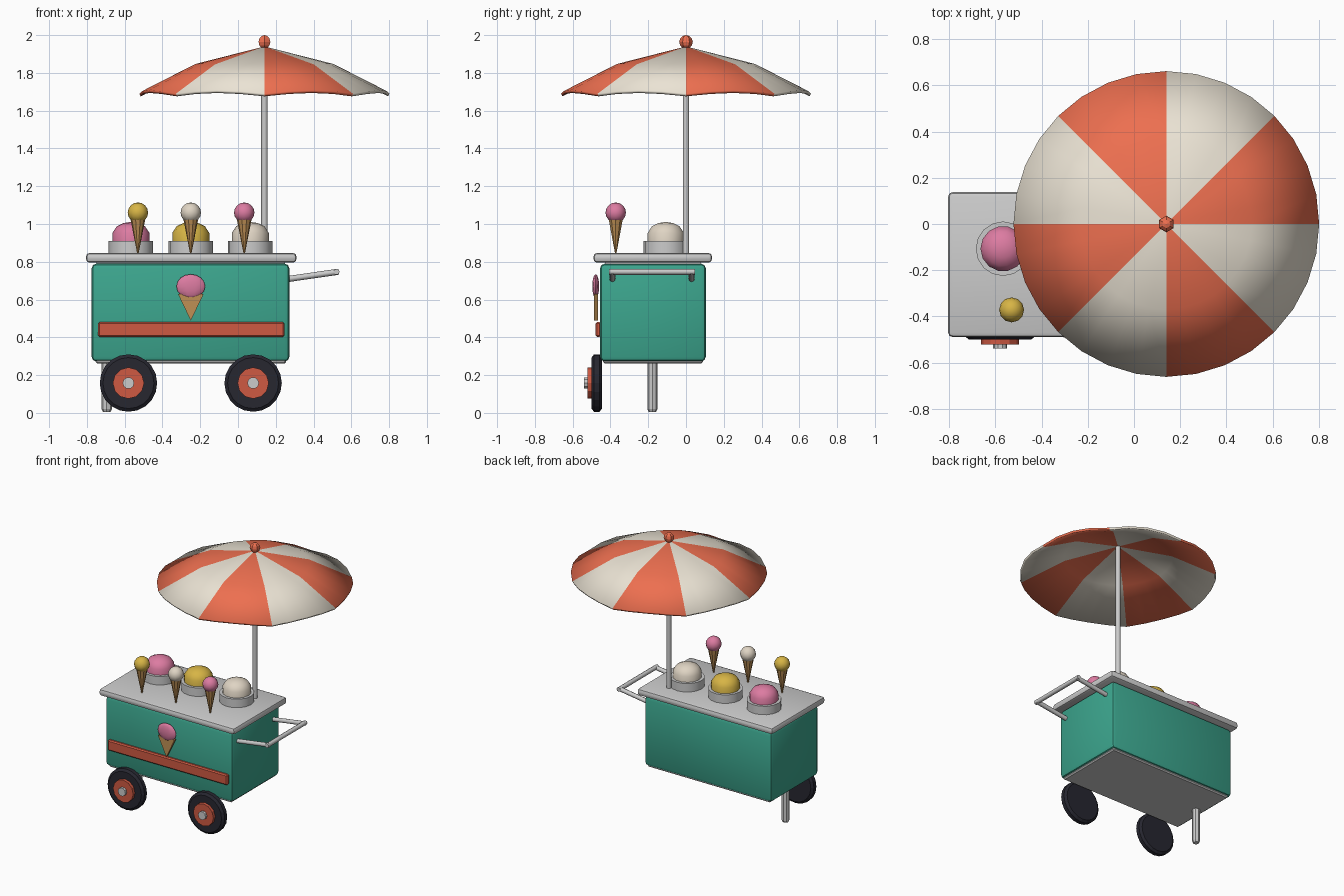
import bpy, bmesh, math
from mathutils import Vector, Matrix

if "Cube" in bpy.data.objects:
    bpy.data.objects.remove(bpy.data.objects["Cube"])

COLORS = {
    "teal": (0.045, 0.38, 0.27), "orange": (0.85, 0.16, 0.08), "red": (0.62, 0.10, 0.055),
    "cream": (0.83, 0.77, 0.66), "tire": (0.02, 0.02, 0.03), "pink": (0.72, 0.20, 0.36),
    "yellow": (0.68, 0.46, 0.06), "wafer": (0.52, 0.28, 0.09), "vanilla": (0.74, 0.66, 0.55)}
MATS = {}
for key, rgb in COLORS.items():
    MATS[key] = bpy.data.materials.new(key)
    MATS[key].diffuse_color = (*rgb, 1)


def finish(name, bm, color=None, smooth=None):
    bmesh.ops.recalc_face_normals(bm, faces=bm.faces)
    me = bpy.data.meshes.new(name)
    bm.to_mesh(me)
    bm.free()
    ob = bpy.data.objects.new(name, me)
    bpy.context.collection.objects.link(ob)
    if color:
        me.materials.append(MATS[color])
    if smooth:
        bpy.ops.object.select_all(action='DESELECT')
        ob.select_set(True)
        bpy.context.view_layer.objects.active = ob
        bpy.ops.object.shade_smooth_by_angle(angle=math.radians(smooth))
    return ob


def box(name, lo, hi, color=None, bevel=0.0, seg=2):
    lo, hi = Vector(lo), Vector(hi)
    bm = bmesh.new()
    bmesh.ops.create_cube(bm, size=1, matrix=Matrix.Translation((lo + hi) / 2)
                          @ Matrix.Diagonal((*(hi - lo), 1)))
    if bevel:
        bmesh.ops.bevel(bm, geom=bm.edges[:], offset=bevel, segments=seg,
                        profile=0.5, affect='EDGES')
    return finish(name, bm, color, 35 if bevel else None)


def lathe(name, profile, sides, matrix, color=None, smooth=None):
    """Revolve (radius, height) points about local z."""
    bm = bmesh.new()
    rings = []
    for r, h in profile:
        if r == 0:
            rings.append([bm.verts.new((0, 0, h))] * sides)
        else:
            rings.append([bm.verts.new((r * math.cos(a), r * math.sin(a), h))
                          for a in (2 * math.pi * i / sides for i in range(sides))])
    for a, b in zip(rings, rings[1:]):
        for i in range(sides):
            j = (i + 1) % sides
            bm.faces.new(list(dict.fromkeys((a[i], a[j], b[j], b[i]))))
    bm.transform(matrix)
    return finish(name, bm, color, smooth)


def at(x, y, z):
    return Matrix.Translation((x, y, z))


def rod(name, p, q, r, sides=8):
    p, q = Vector(p), Vector(q)
    d = q - p
    m = Matrix.Translation(p) @ d.to_track_quat('Z', 'Y').to_matrix().to_4x4()
    return lathe(name, [(0, 0), (r, 0), (r, d.length), (0, d.length)], sides, m, None, 50)


def ball(r, rings):
    return [(0 if k in (0, rings) else r * math.sin(math.pi * k / rings),
             -r * math.cos(math.pi * k / rings)) for k in range(rings + 1)]


# Cart body, counter and floor
box("cart_body", (-0.775, -0.455, 0.272), (0.272, 0.105, 0.79), "teal", 0.025)
box("counter_top", (-0.805, -0.49, 0.795), (0.31, 0.138, 0.847), None, 0.02)
box("counter_support", (-0.75, -0.43, 0.78), (0.25, 0.08, 0.80))
box("floor_plate", (-0.755, -0.44, 0.262), (0.255, 0.09, 0.288), None, 0.008, 1)
box("front_stripe", (-0.74, -0.478, 0.402), (0.245, -0.45, 0.48), "red", 0.008, 1)

# Wheels, axis pointing to the front
for side, x in (("left", -0.58), ("right", 0.08)):
    m = at(x, 0, 0.158) @ Matrix.Rotation(math.pi / 2, 4, 'X')
    lathe(side + "_tire", [(0, 0.445), (0.135, 0.445), (0.152, 0.458), (0.152, 0.487),
                           (0.135, 0.50), (0, 0.50)], 20, m, "tire")
    lathe(side + "_wheel_disc", [(0, 0.49), (0.083, 0.49), (0.083, 0.522), (0, 0.522)],
          12, m, "red")
    lathe(side + "_hub_cap", [(0, 0.51), (0.031, 0.51), (0.031, 0.54), (0, 0.54)], 10, m)

# Rear support leg
lathe("support_leg", [(0, 0.006), (0.02, 0.006), (0.027, 0.02), (0.027, 0.27), (0, 0.27)],
      8, at(-0.695, -0.178, 0))

# Push handle
for side, y in (("front", -0.39), ("back", 0.03)):
    rod(side + "_handle_arm", (0.26, y, 0.708), (0.53, y, 0.747), 0.016)
rod("handle_bar", (0.522, -0.407, 0.747), (0.522, 0.047, 0.747), 0.016)

# Ice cream tubs
for n, (x, color) in enumerate(((-0.567, "pink"), (-0.25, "yellow"), (0.065, "vanilla")), 1):
    m = at(x, -0.107, 0)
    lathe(f"tub_{n}", [(0, 0.84), (0.118, 0.84), (0.118, 0.91), (0.09, 0.91), (0, 0.90)],
          16, m, None, 40)
    lathe(f"tub_scoop_{n}", [(0, 0.89), (0.098, 0.89), (0.098, 0.953), (0.075, 0.988),
                             (0.04, 1.005), (0, 1.011)], 14, m, color, 40)

# Display cones standing along the front of the counter
for n, (x, color) in enumerate(((-0.53, "yellow"), (-0.25, "vanilla"), (0.033, "pink")), 1):
    lathe(f"display_cone_{n}", [(0.004, 0.845), (0.043, 1.045), (0, 1.045)], 10,
          at(x, -0.372, 0), "wafer")
    lathe(f"display_scoop_{n}", ball(0.054, 8), 12, at(x, -0.372, 1.06), color, 50)

# Cone emblem on the front panel
bm = bmesh.new()
tri = [bm.verts.new((x, -0.486, z)) for x, z in ((-0.318, 0.63), (-0.182, 0.63), (-0.25, 0.488))]
face = bm.faces.new(tri)
ext = bmesh.ops.extrude_face_region(bm, geom=[face])
bmesh.ops.translate(bm, vec=(0, 0.02, 0),
                    verts=[v for v in ext["geom"] if isinstance(v, bmesh.types.BMVert)])
bm.faces.ensure_lookup_table()
if not face.is_valid or len(bm.faces) < 5:
    bm.faces.new(tri)
finish("emblem_cone", bm, "wafer")
lathe("emblem_scoop", ball(1, 8), 10, at(-0.25, -0.478, 0.67)
      @ Matrix.Diagonal((0.076, 0.019, 0.064, 1)), "pink", 40)

# Umbrella pole and finial
rod("umbrella_pole", (0.14, 0, 0.84), (0.14, 0, 1.94), 0.017)
lathe("umbrella_finial", ball(0.036, 6), 6, at(0.14, 0, 1.964)
      @ Matrix.Rotation(math.pi / 6, 4, 'Z'), "orange")

# Umbrella canopy: eight panels of four segments, rim lifted between the ribs
SEG = 32
bm = bmesh.new()
apex = bm.verts.new((0.14, 0, 1.94))
mid, rim = [], []
for i in range(SEG):
    a = 2 * math.pi * i / SEG
    lift = abs(math.sin(4 * a))
    c, s = math.cos(a), math.sin(a)
    mid.append(bm.verts.new((0.14 + 0.37 * c, 0.37 * s, 1.845 + 0.004 * lift)))
    rim.append(bm.verts.new((0.14 + 0.662 * c, 0.662 * s, 1.69 + 0.018 * lift)))
for i in range(SEG):
    j = (i + 1) % SEG
    for f in (bm.faces.new((apex, mid[i], mid[j])),
              bm.faces.new((mid[i], rim[i], rim[j], mid[j]))):
        f.material_index = (i // 4) % 2
canopy = finish("umbrella_canopy", bm, "orange", 35)
canopy.data.materials.append(MATS["cream"])
thick = canopy.modifiers.new("thickness", 'SOLIDIFY')
thick.thickness = 0.016
thick.offset = -1

for m in bpy.data.materials:
    if m.users and not m.is_grease_pencil:
        m.use_nodes = True
        m.node_tree.nodes["Principled BSDF"].inputs["Base Color"].default_value = m.diffuse_color
